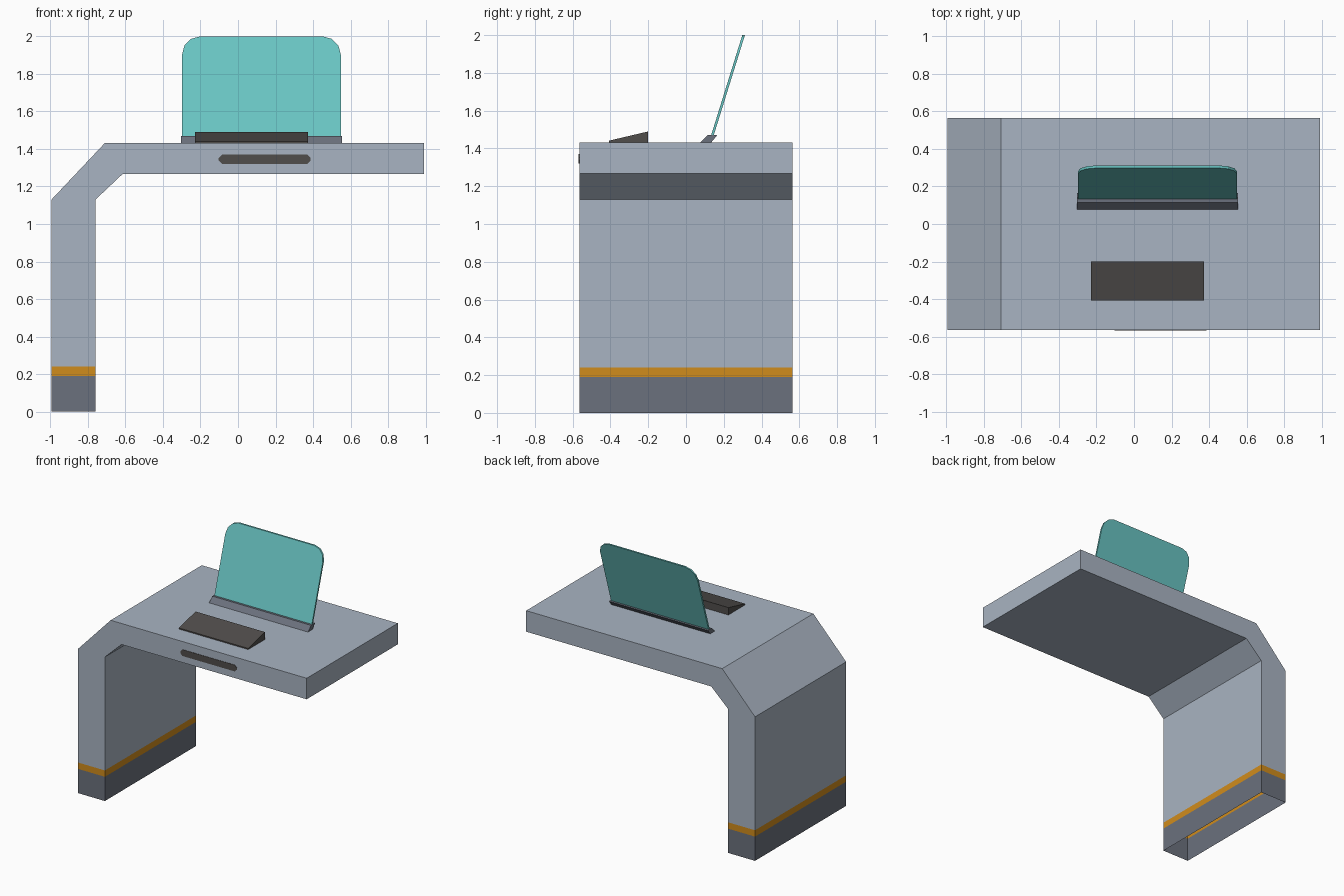
import bpy, bmesh, math
from mathutils import Vector

if "Cube" in bpy.data.objects:
    bpy.data.objects.remove(bpy.data.objects["Cube"])


def mat(name, hexcol):
    """Flat colour material from an sRGB hex string."""
    def lin(c):
        return c / 12.92 if c <= 0.04045 else ((c + 0.055) / 1.055) ** 2.4
    m = bpy.data.materials.new(name)
    rgb = [lin(int(hexcol[i:i + 2], 16) / 255) for i in (0, 2, 4)]
    m.diffuse_color = (*rgb, 1)
    m.use_nodes = True
    m.node_tree.nodes["Principled BSDF"].inputs["Base Color"].default_value = m.diffuse_color
    return m


BODY = mat("pale_blue_grey", "A9B4C2")
BASE = mat("slate_grey", "6B717D")
ORANGE = mat("orange", "D08C1C")
TEAL = mat("teal", "6AC6C4")
DARK = mat("charcoal", "504D4B")


def finish(bm, name, mats):
    bmesh.ops.recalc_face_normals(bm, faces=bm.faces)
    me = bpy.data.meshes.new(name)
    bm.to_mesh(me)
    bm.free()
    for m in mats:
        me.materials.append(m)
    ob = bpy.data.objects.new(name, me)
    bpy.context.collection.objects.link(ob)
    return ob


def prism(name, pts, offset, m):
    """Closed solid: a planar outline swept along an offset vector."""
    bm = bmesh.new()
    a = [bm.verts.new(p) for p in pts]
    b = [bm.verts.new(Vector(p) + Vector(offset)) for p in pts]
    bm.faces.new(a)
    bm.faces.new(b[::-1])
    for i in range(len(a)):
        j = (i + 1) % len(a)
        bm.faces.new((a[i], b[i], b[j], a[j]))
    return finish(bm, name, [m])


# Desk shell: outer/inner profile stations, open at the foot
D = 0.565
XL, XI, XR = -0.995, -0.76, 0.992
stations = [((XL, z), (XI, z)) for z in (0, 0.19, 0.24, 1.13)]
stations += [((-0.71, 1.432), (-0.615, 1.267)), ((XR, 1.432), (XR, 1.267))]
bm = bmesh.new()
rings = []
for (ox, oz), (ix, iz) in stations:
    rings.append([bm.verts.new(p) for p in
                  ((ox, -D, oz), (ix, -D, iz), (ix, D, iz), (ox, D, oz))])
for k, (r, s) in enumerate(zip(rings, rings[1:])):
    for i in range(4):
        j = (i + 1) % 4
        f = bm.faces.new((r[i], r[j], s[j], s[i]))
        f.material_index = {0: 1, 1: 2}.get(k, 0)   # foot, stripe, body
bm.faces.new(rings[-1])
finish(bm, "desk_shell", [BODY, BASE, ORANGE])

# Screen: leaning thin panel with rounded top corners
X0, X1, R, TOP = -0.298, 0.548, 0.095, 2.0
outline = [(X0, 1.466), (X1, 1.466)]
for cx, start in ((X1 - R, 0), (X0 + R, 90)):
    for k in range(4):
        a = math.radians(start + 30 * k)
        outline.append((cx + R * math.cos(a), TOP - R + R * math.sin(a)))
lean = 0.165 / 0.53
prism("screen", [(x, 0.133 + (z - 1.47) * lean, z) for x, z in outline],
      (0, 0.014, 0), TEAL)

# Screen holder: slanted bar
prism("screen_holder", [(-0.304, y, z) for y, z in
                        ((0.075, 1.43), (0.132, 1.43), (0.165, 1.47), (0.115, 1.47))],
      (0.858, 0, 0), BASE)

# Keyboard wedge
prism("keyboard", [(-0.228, y, z) for y, z in
                   ((-0.408, 1.43), (-0.2, 1.43), (-0.2, 1.49), (-0.408, 1.441))],
      (0.602, 0, 0), DARK)

# Front slot: thin plate with clipped corners
cx, cz, w, h, c = 0.142, 1.345, 0.245, 0.025, 0.018
slot = [(w, h - c), (w - c, h), (c - w, h), (-w, h - c),
        (-w, c - h), (c - w, -h), (w - c, -h), (w, c - h)]
prism("front_slot", [(cx + x, -D - 0.003, cz + z) for x, z in slot],
      (0, 0.006, 0), DARK)
